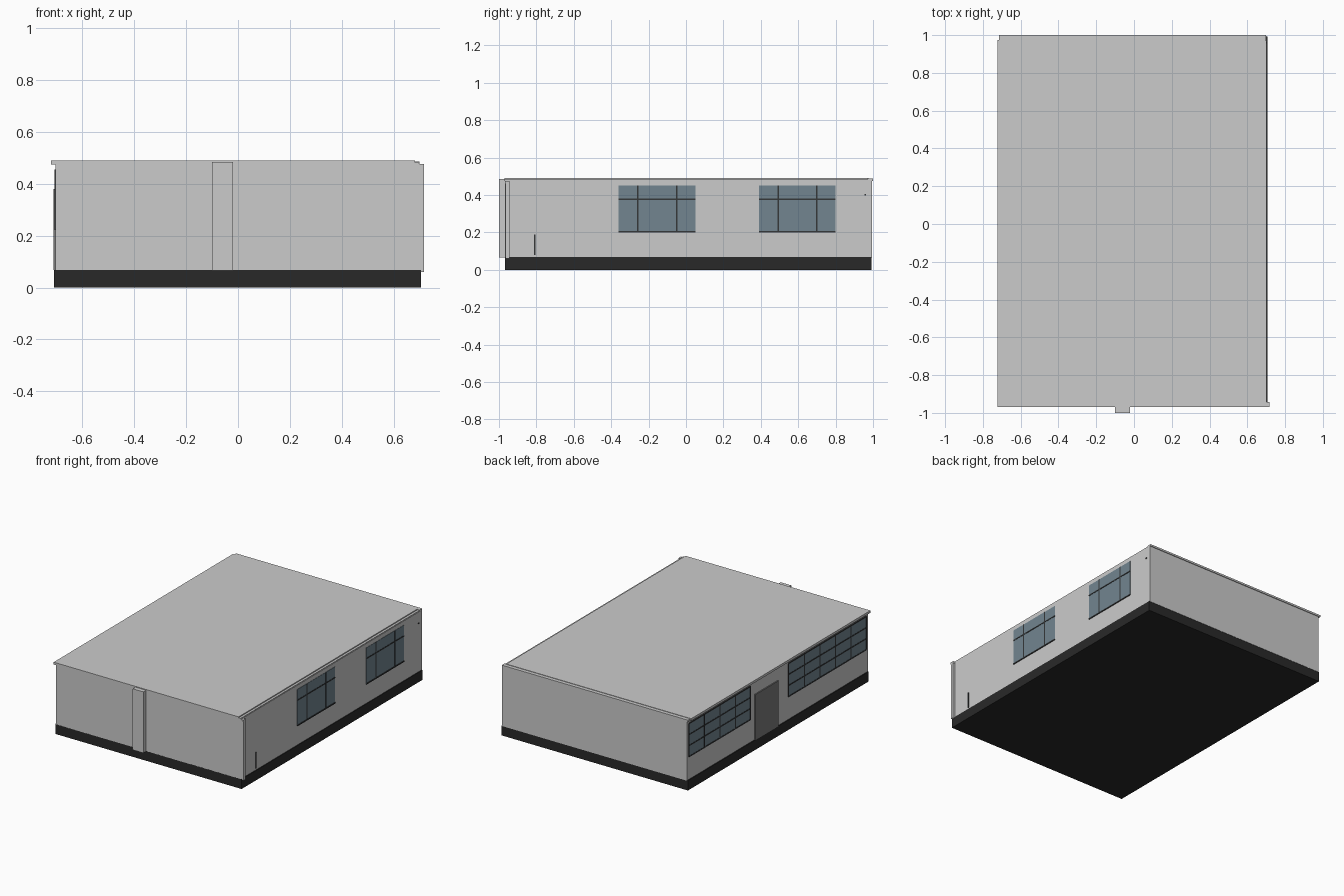
import bpy

if "Cube" in bpy.data.objects:
    bpy.data.objects.remove(bpy.data.objects["Cube"])


def material(name, r, g, b):
    m = bpy.data.materials.new(name)
    m.diffuse_color = (r, g, b, 1)
    m.use_nodes = True
    m.node_tree.nodes["Principled BSDF"].inputs["Base Color"].default_value = m.diffuse_color
    return m


PLINTH = material("plinth_black", 0.022, 0.022, 0.022)
GLASS = material("glass_blue_grey", 0.17, 0.235, 0.28)
BAR = material("bar_dark", 0.035, 0.038, 0.04)
DOOR = material("door_grey", 0.2, 0.2, 0.2)


def box(name, x, y, z, mat=None):
    """Box from (min, max) ranges on each axis."""
    bpy.ops.mesh.primitive_cube_add(size=1, location=[sum(r) / 2 for r in (x, y, z)])
    o = bpy.context.object
    o.name = name
    o.scale = [r[1] - r[0] for r in (x, y, z)]
    bpy.ops.object.transform_apply(location=False, rotation=False, scale=True)
    if mat:
        o.data.materials.append(mat)
    return o


def window(name, wall_x, side, y, z, uprights, rails, sill):
    """Flush glazed panel with thin upright and horizontal bars; side is the outward x sign."""
    def span(depth):
        return tuple(sorted((wall_x - side * 0.004, wall_x + side * depth)))
    t = 0.004
    box(name + "_glass", span(0.002), y, z, GLASS)
    for i, u in enumerate(uprights):
        box(f"{name}_upright_{i}", span(0.004), (u - t, u + t), z, BAR)
    for i, r in enumerate(rails):
        box(f"{name}_rail_{i}", span(0.004), y, (r - t, r + t), BAR)
    if sill:
        box(name + "_sill", span(0.005), y, (z[0] - t, z[0] + t), BAR)


def steps(a, b, n):
    return [a + (b - a) * i / n for i in range(n + 1)]


# plinth and walls
box("plinth", (-0.71, 0.706), (-0.969, 0.993), (0, 0.068), PLINTH)
box("walls", (-0.704, 0.701), (-0.969, 0.995), (0.066, 0.478))

# roof slab, back rim and right-hand gutter
box("roof", (-0.722, 0.683), (-0.97, 0.975), (0.474, 0.49))
box("roof_back_rim", (-0.715, 0.70), (0.97, 1.0), (0.474, 0.487))
box("gutter", (0.68, 0.698), (-0.97, 0.975), (0.474, 0.483))

# front chimney stack and corner downpipe
box("chimney_stack", (-0.10, -0.02), (-1.0, -0.965), (0.065, 0.485))
box("downpipe", (0.697, 0.718), (-0.966, -0.945), (0.06, 0.475))
box("downpipe_head", (0.685, 0.718), (-0.969, -0.943), (0.462, 0.476))

# right wall: two windows with top lights, service pipe and vent
for i, y0 in enumerate((-0.36, 0.39)):
    window(f"right_window_{i}", 0.701, 1, (y0, y0 + 0.41), (0.203, 0.45),
           (y0 + 0.102, y0 + 0.31), (0.376,), True)
box("service_pipe", (0.70, 0.706), (-0.813, -0.805), (0.08, 0.19), BAR)
box("wall_vent", (0.70, 0.705), (0.955, 0.963), (0.397, 0.405), BAR)

# left wall: long window bands on both sides of the door
for i, (a, b, n) in enumerate(((0.307, 0.975, 4), (-0.95, -0.105, 5))):
    window(f"left_window_{i}", -0.704, -1, (a, b), (0.225, 0.452),
           steps(a, b, n), steps(0.225, 0.452, 3), False)
box("door", (-0.712, -0.70), (0.01, 0.262), (0.068, 0.38), DOOR)
